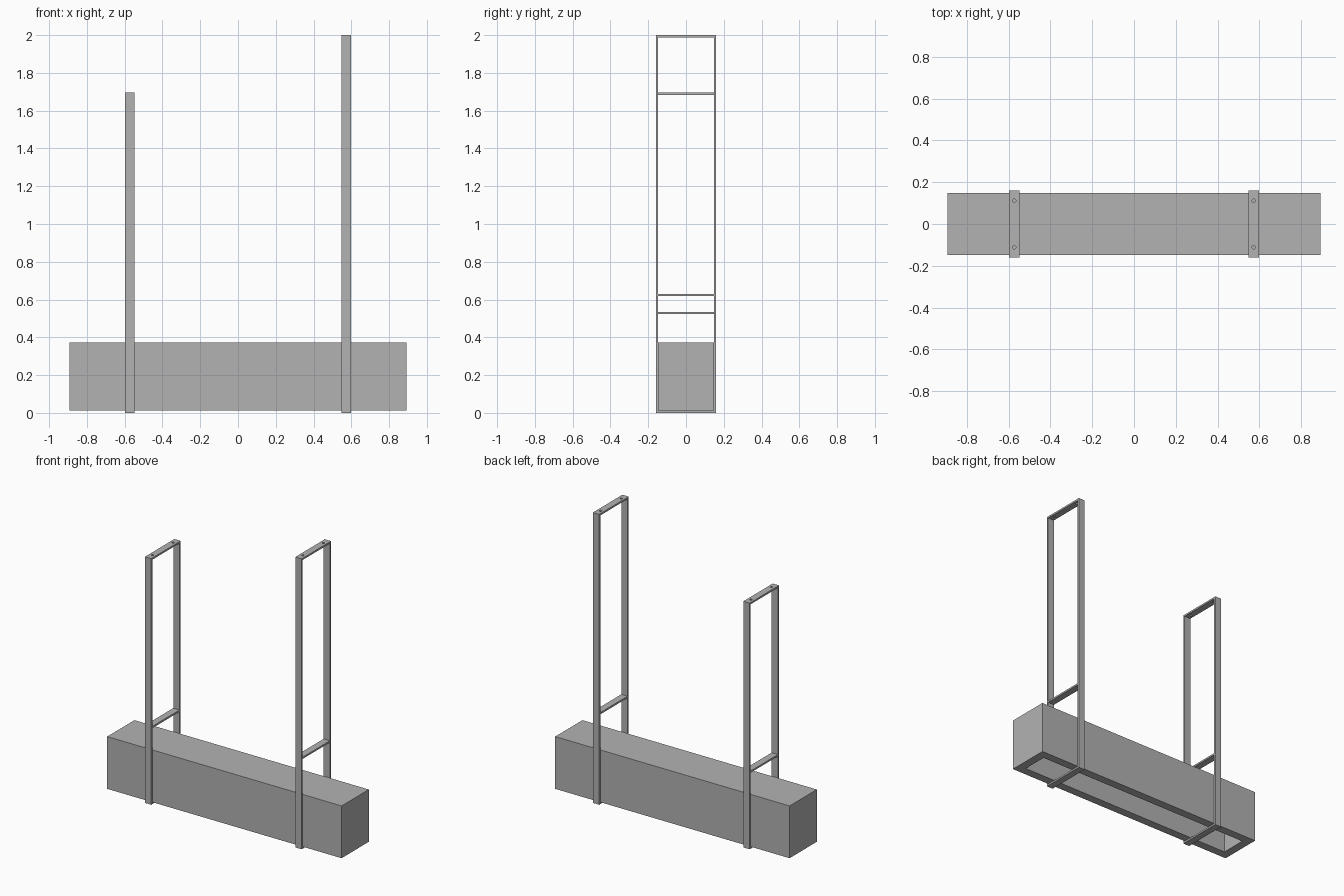
import bpy, bmesh
from mathutils import Matrix, Vector

cube = bpy.data.objects.get("Cube")
if cube:
    bpy.data.objects.remove(cube, do_unlink=True)

grey = bpy.data.materials.new("plain grey")
grey.use_nodes = True
grey.diffuse_color = (0.448, 0.448, 0.448, 1)
grey.node_tree.nodes["Principled BSDF"].inputs["Base Color"].default_value = grey.diffuse_color

HALF_Y = 0.16       # outer half depth of the hanger frames
BAR = 0.012         # flat bar thickness
BAR_WIDTH = 0.048


def add_object(name, bm):
    mesh = bpy.data.meshes.new(name)
    bm.to_mesh(mesh)
    bm.free()
    mesh.materials.append(grey)
    obj = bpy.data.objects.new(name, mesh)
    bpy.context.collection.objects.link(obj)
    return obj


def box_mesh(x, y, z):
    """Box spanning the given (low, high) ranges."""
    bm = bmesh.new()
    bmesh.ops.create_cube(bm, size=1)
    for v in bm.verts:
        v.co = Vector([r[0] if c < 0 else r[1] for c, r in zip(v.co, (x, y, z))])
    return bm


def drill(obj, x, z):
    """Cut the two screw holes through a top bar."""
    bm = bmesh.new()
    for y in (-0.112, 0.112):
        bmesh.ops.create_cone(bm, cap_ends=True, segments=20, radius1=0.008,
                              radius2=0.008, depth=0.1,
                              matrix=Matrix.Translation((x, y, z)))
    cutter = add_object("hole_cutter", bm)
    cutter.hide_render = True
    mod = obj.modifiers.new("holes", "BOOLEAN")
    mod.operation = "DIFFERENCE"
    mod.solver = "EXACT"
    mod.object = cutter
    graph = bpy.context.evaluated_depsgraph_get()
    result = bpy.data.meshes.new_from_object(obj.evaluated_get(graph))
    obj.modifiers.clear()
    obj.data = result
    bpy.data.objects.remove(cutter, do_unlink=True)


# Long housing with a deep recess in its underside
bm = box_mesh((-0.893, 0.893), (-0.148, 0.148), (0.013, 0.373))
bm.normal_update()
bottom = min(bm.faces, key=lambda f: f.calc_center_median().z)
bmesh.ops.inset_region(bm, faces=[bottom], thickness=0.083)
lid = bmesh.ops.extrude_discrete_faces(bm, faces=[bottom])["faces"][0]
bmesh.ops.translate(bm, verts=lid.verts, vec=(0, 0, 0.277))
bmesh.ops.recalc_face_normals(bm, faces=bm.faces)
add_object("housing", bm)


# Flat-bar hanger frames: two posts, three crossbars
def hanger(side, x, top, middle):
    span_x = (x - BAR_WIDTH / 2, x + BAR_WIDTH / 2)
    inner = HALF_Y - BAR
    for end, y in (("front", (-HALF_Y, -inner)), ("back", (inner, HALF_Y))):
        add_object(f"{side}_{end}_post", box_mesh(span_x, y, (0, top)))
    for level, z in (("bottom", BAR), ("middle", middle), ("top", top)):
        bar = add_object(f"{side}_{level}_bar",
                         box_mesh(span_x, (-inner, inner), (z - BAR, z)))
        if level == "top":
            drill(bar, x, z)


hanger("right", -0.573, 1.695, 0.535)
hanger("left", 0.573, 2.0, 0.63)
